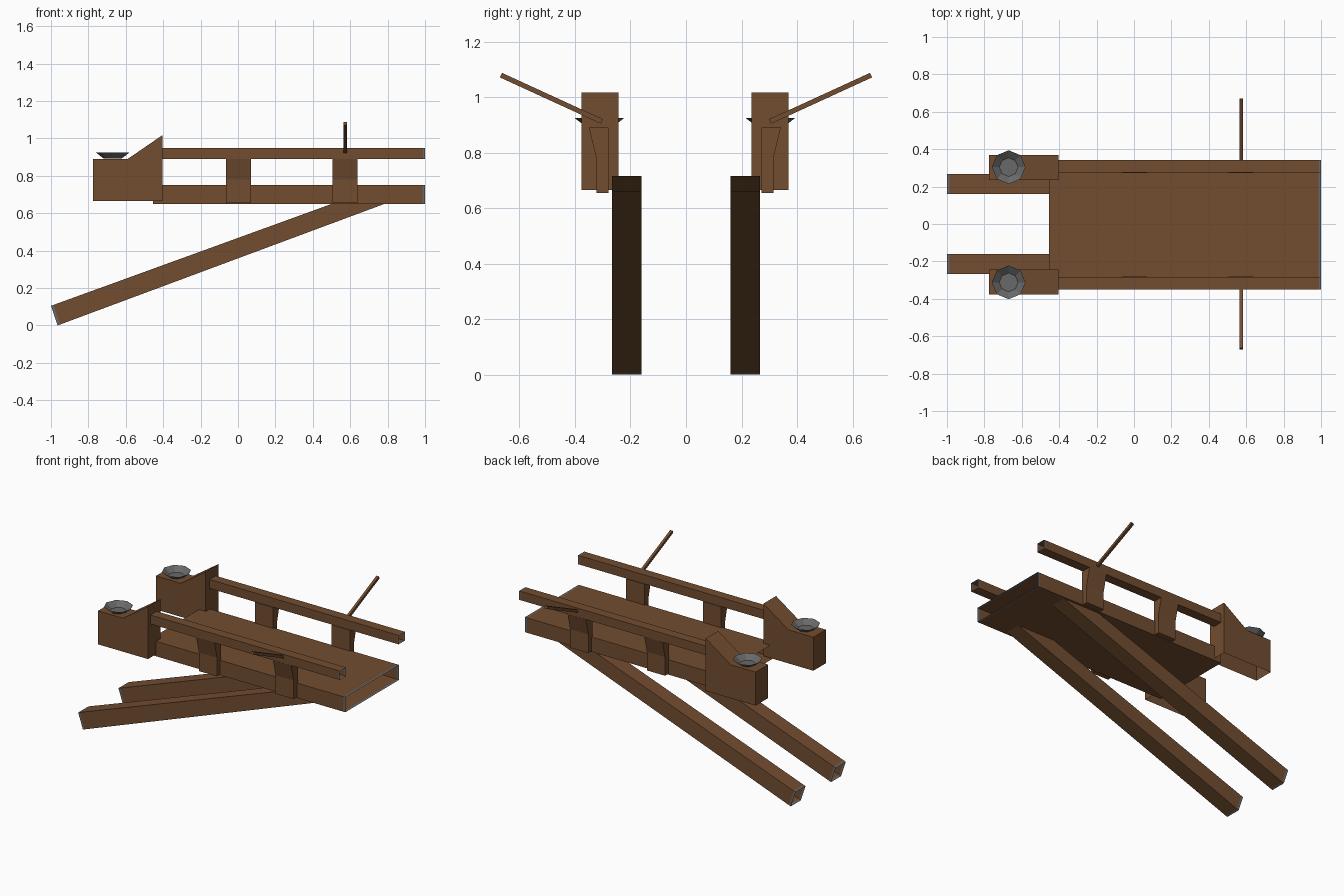
import bpy, bmesh, math
from mathutils import Vector

if "Cube" in bpy.data.objects:
    bpy.data.objects.remove(bpy.data.objects["Cube"])


def material(name, col):
    m = bpy.data.materials.new(name)
    m.diffuse_color = (*col, 1)
    m.use_nodes = True
    m.node_tree.nodes["Principled BSDF"].inputs["Base Color"].default_value = m.diffuse_color
    return m


WOOD = material("brown wood", (0.17, 0.075, 0.03))
METAL = material("grey metal", (0.14, 0.14, 0.14))
SHIFT = -0.004  # the model sits slightly off its own centre line


def finish(bm, name, mats):
    bmesh.ops.recalc_face_normals(bm, faces=bm.faces)
    me = bpy.data.meshes.new(name)
    bm.to_mesh(me)
    bm.free()
    for m in mats:
        me.materials.append(m)
    ob = bpy.data.objects.new(name, me)
    bpy.context.collection.objects.link(ob)
    return ob


def loft(name, rings, mats=(WOOD,), metal_spans=(), caps=()):
    """Skin a list of equal rings; caps lists the ring indices to close."""
    bm = bmesh.new()
    vs = [[bm.verts.new(p) for p in r] for r in rings]
    n = len(rings[0])
    for k in range(len(vs) - 1):
        for i in range(n):
            j = (i + 1) % n
            f = bm.faces.new((vs[k][i], vs[k][j], vs[k + 1][j], vs[k + 1][i]))
            f.material_index = 1 if k in metal_spans else 0
    for c in caps:
        bm.faces.new(vs[c])
    return finish(bm, name, mats)


def tube(name, y0, y1, low_a, high_a, low_b, high_b, band=0.014):
    """Open rectangular tube from end a to end b, metal edging at end a."""
    def ring(lo, hi):
        return [Vector((lo[0], y0, lo[1])), Vector((lo[0], y1, lo[1])),
                Vector((hi[0], y1, hi[1])), Vector((hi[0], y0, hi[1]))]
    a, b = ring(low_a, high_a), ring(low_b, high_b)
    edge = [p + (q - p).normalized() * band for p, q in zip(a, b)]
    return loft(name, [a, edge, b], (WOOD, METAL), (0,))


# Deck: wide hollow slab
tube("deck", -0.285 + SHIFT, 0.285 + SHIFT, (1, 0.65), (1, 0.75), (-0.455, 0.65), (-0.455, 0.75))

for side, s in (("left", 1), ("right", -1)):
    def Y(y):
        return s * y + SHIFT

    # Sloping hollow legs
    tube(side + "_leg", s * 0.16, s * 0.267,
         (-0.965, 0.0), (-1.0, 0.105), (0.81, 0.66), (0.68, 0.715))

    # Hollow hand rails
    tube(side + "_rail", Y(0.28), Y(0.345), (1, 0.89), (1, 0.95), (-0.405, 0.89), (-0.405, 0.95), 0.01)

    # Posts joining rail and deck, flared outwards at the top
    prof = [(0.276, 0.655), (0.319, 0.655), (0.319, 0.78), (0.346, 0.89), (0.276, 0.89)]
    for label, x0 in (("rear", -0.065), ("front", 0.505)):
        rings = [[(x, Y(y), z) for y, z in prof] for x in (x0, x0 + 0.135)]
        loft(f"{side}_{label}_post", rings, caps=(0, 1))

    # Tower blocks with a sloping shoulder, open underneath
    prof = [(-0.775, 0.665), (-0.405, 0.665), (-0.405, 1.017), (-0.59, 0.89), (-0.775, 0.89)]
    rings = [[(x, Y(y), z) for x, z in prof] for y in (0.24, 0.373)]
    tower = loft(side + "_tower", rings, caps=(0, 1))
    bm = bmesh.new()
    bm.from_mesh(tower.data)
    under = [f for f in bm.faces if f.calc_center_median().z < 0.67]
    bmesh.ops.delete(bm, geom=under, context='FACES_ONLY')
    bm.to_mesh(tower.data)
    bm.free()

    # Eight-sided open bowls
    rings = []
    for r, z in ((0.05, 0.894), (0.09, 0.925)):
        rings.append([(-0.67 + r * math.cos(i * math.pi / 4),
                       Y(0.308) + r * math.sin(i * math.pi / 4), z) for i in range(8)])
    bowl = loft(side + "_bowl", rings, (METAL,), caps=(0,))
    # bowl is seen from above: face its inside upwards
    bowl.data.flip_normals()

    # Thin slanted rods on the rails
    a, b = Vector((0, s * 0.303, 0.912)), Vector((0, s * 0.667, 1.079))
    d = (b - a).normalized()
    n = Vector((0, -d.z, d.y)) * 0.009
    rings = []
    for p in (a, b):
        rings.append([p + n * k + Vector((0.573 + dx, 0, 0))
                      for dx, k in ((-0.009, -1), (0.009, -1), (0.009, 1), (-0.009, 1))])
    loft(side + "_rod", rings, caps=(0, 1))
